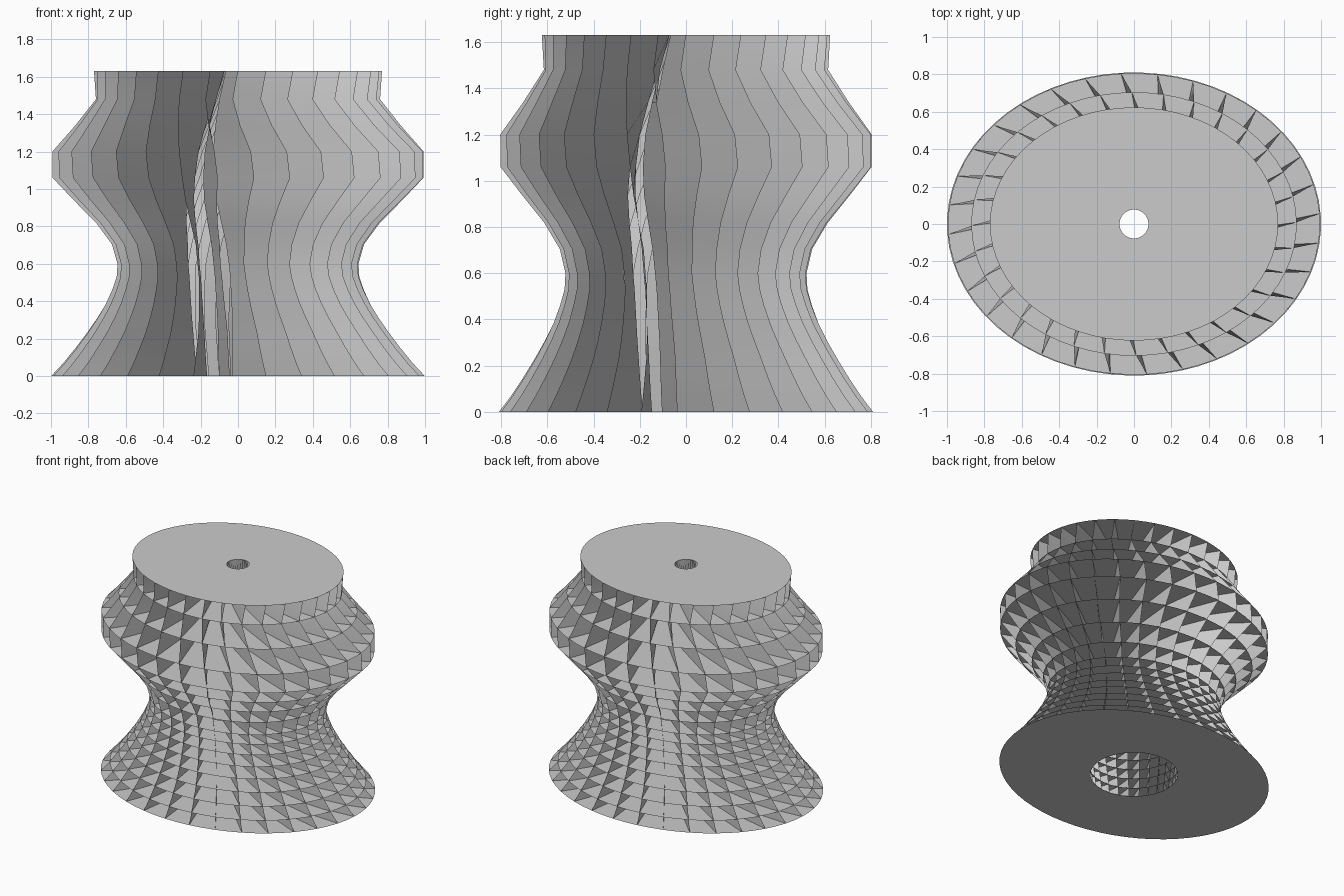
import bpy, math

cube = bpy.data.objects.get("Cube")
if cube:
    bpy.data.objects.remove(cube, do_unlink=True)

FINS = 32
RATIO = 0.81          # depth of the oval compared with its width

# Height and half width of every shelf
PROFILE = [(0, 1), (.07, .935), (.15, .87), (.23, .81), (.31, .755), (.385, .71),
           (.46, .675), (.53, .65), (.6, .645), (.705, .675), (.82, .76),
           (.94, .88), (1.06, .995), (1.2, .995), (1.34, .87), (1.48, .76), (1.63, .77)]
# Height against fin shift (in degrees), swirl offset and core radius
SHIFT = [(0, 8.7), (.25, 7.2), (.45, 4.6), (.6, 2.9), (.85, 3), (1.06, 5),
         (1.2, 4), (1.34, .8), (1.48, -2), (1.63, 0)]
SWIRL = [(0, .13), (.6, .19), (1.0, .22), (1.2, .19), (1.48, .11), (1.63, .07)]
CORE = [(0, .3), (.3, .34), (.6, .35), (.9, .32), (1.2, .24), (1.48, .13), (1.63, .077)]


def lerp(table, z):
    for (a, va), (b, vb) in zip(table, table[1:]):
        if z <= b:
            return va + (vb - va) * (z - a) / (b - a)
    return table[-1][1]


def fin_ends(i, z, width):
    """Outer and inner end of one fin on a shelf."""
    t = math.tau * i / FINS + math.radians(lerp(SHIFT, z))
    x, y = width * math.cos(t), width * RATIO * math.sin(t)
    offset, core = lerp(SWIRL, z), lerp(CORE, z)
    turn = math.acos(offset / math.hypot(x, y)) - math.acos(offset / core)
    angle = math.atan2(y, x) - turn
    return ((x, y, z), (core * math.cos(angle), core * math.sin(angle), z))


grey = bpy.data.materials.new("light_grey")
grey.use_nodes = True
COLOUR = (0.6, 0.6, 0.6, 1)
grey.diffuse_color = COLOUR
grey.node_tree.nodes["Principled BSDF"].inputs["Base Color"].default_value = COLOUR


def make(name, verts, faces):
    mesh = bpy.data.meshes.new(name)
    mesh.from_pydata(verts, [], faces)
    mesh.materials.append(grey)
    obj = bpy.data.objects.new(name, mesh)
    bpy.context.collection.objects.link(obj)
    return obj


rows = [[fin_ends(i, z, w) for z, w in PROFILE] for i in range(FINS)]

# Upright swirled fins
for i, row in enumerate(rows):
    verts = [p for pair in row for p in pair]
    faces = [(2 * k, 2 * k + 1, 2 * k + 3, 2 * k + 2) for k in range(len(row) - 1)]
    fin = make(f"fin_{i + 1}", verts, faces)
    fin.data.shade_smooth()

# Thin oval shelves with a round opening in the middle
for k, (z, width) in enumerate(PROFILE):
    core, count = lerp(CORE, z), 2 * FINS
    start = math.radians(lerp(SHIFT, z))
    angles = [start + math.tau * i / count for i in range(count)]
    verts = [(width * math.cos(t), width * RATIO * math.sin(t), z) for t in angles]
    verts += [(core * math.cos(t), core * math.sin(t), z) for t in angles]
    faces = [(i, (i + 1) % count, count + (i + 1) % count, count + i) for i in range(count)]
    if k == 0:
        faces = [f[::-1] for f in faces]
    make(f"shelf_{k + 1}", verts, faces)
